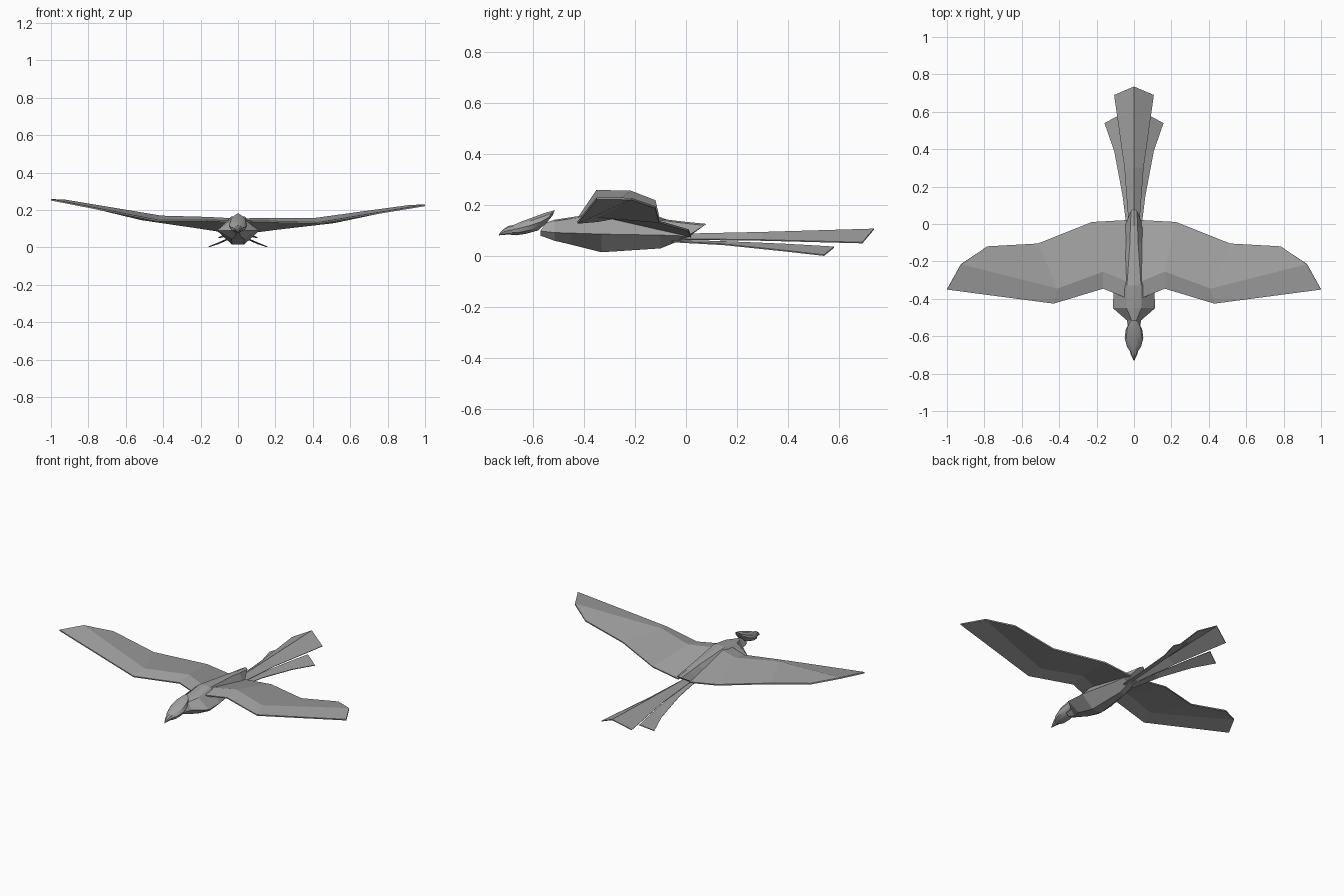
import bpy, bmesh, math

if "Cube" in bpy.data.objects:
    bpy.data.objects.remove(bpy.data.objects["Cube"])

grey = bpy.data.materials.new("plumage grey")
grey.diffuse_color = (0.36, 0.36, 0.36, 1)
grey.use_nodes = True
grey.node_tree.nodes["Principled BSDF"].inputs["Base Color"].default_value = grey.diffuse_color


def make(name, verts, faces, thick=0.0, smooth=None):
    me = bpy.data.meshes.new(name)
    me.from_pydata(verts, [], faces)
    bm = bmesh.new()
    bm.from_mesh(me)
    bmesh.ops.recalc_face_normals(bm, faces=bm.faces)
    bm.to_mesh(me)
    bm.free()
    me.materials.append(grey)
    ob = bpy.data.objects.new(name, me)
    bpy.context.collection.objects.link(ob)
    if thick:
        mod = ob.modifiers.new("thickness", 'SOLIDIFY')
        mod.thickness = thick
        mod.offset = 0
    if smooth:
        bpy.ops.object.select_all(action='DESELECT')
        ob.select_set(True)
        bpy.context.view_layer.objects.active = ob
        bpy.ops.object.shade_smooth_by_angle(angle=math.radians(smooth))
    return ob


def loft(name, rings, smooth=None):
    """Skin equal-sized rings and cap both ends."""
    n = len(rings[0])
    verts = [p for r in rings for p in r]
    faces = [(i * n + j, i * n + (j + 1) % n, (i + 1) * n + (j + 1) % n, (i + 1) * n + j)
             for i in range(len(rings) - 1) for j in range(n)]
    faces += [tuple(range(n)), tuple(range(len(verts) - n, len(verts)))]
    return make(name, verts, faces, smooth=smooth)


def sheet(name, rows, side=1, thick=0.006, tilt=0.0):
    """Thin grid of points; side mirrors it across x."""
    n = len(rows[0])
    verts = [(x * side, y, z - tilt * side * x) for r in rows for x, y, z in r]
    faces = [(i * n + j, i * n + j + 1, (i + 1) * n + j + 1, (i + 1) * n + j)
             for i in range(len(rows) - 1) for j in range(n - 1)]
    return make(name, verts, faces, thick)


# Body: faceted keel sections, the rump top sweeps back past its sides
body = []
for y, hw, top, mid, bot, sweep in [
        (-0.57, 0.028, 0.130, 0.098, 0.080, 0.02),
        (-0.515, 0.038, 0.142, 0.092, 0.060, 0.0),
        (-0.45, 0.113, 0.152, 0.090, 0.045, 0.0),
        (-0.33, 0.108, 0.170, 0.086, 0.015, 0.0),
        (-0.10, 0.062, 0.146, 0.082, 0.030, 0.0),
        (-0.03, 0.055, 0.135, 0.080, 0.058, 0.02),
        (0.0, 0.045, 0.126, 0.075, 0.068, 0.08)]:
    tw, bw = hw * 0.35, hw * 0.3
    body.append([(0, y + sweep, top), (tw, y + sweep * 0.9, top - 0.006), (hw, y, mid), (bw, y, bot),
                 (-bw, y, bot), (-hw, y, mid), (-tw, y + sweep * 0.9, top - 0.006)])
loft("body", body)


def oval_rings(stations, n=10):
    """Ovals along y, leaning backward at the top by the given lean."""
    out = []
    for y, z, w, h, lean in stations:
        ring = []
        for k in range(n):
            a = 2 * math.pi * k / n
            ring.append((w * math.cos(a), y + lean * math.sin(a), z + h * math.sin(a)))
        out.append(ring)
    return out


# Head with a swept-back crest
loft("head", oval_rings([
    (-0.685, 0.103, 0.018, 0.017, 0.005),
    (-0.655, 0.108, 0.038, 0.028, 0.010),
    (-0.610, 0.120, 0.050, 0.034, 0.014),
    (-0.565, 0.135, 0.044, 0.036, 0.014),
    (-0.535, 0.153, 0.030, 0.025, 0.012),
    (-0.518, 0.169, 0.014, 0.012, 0.005)]), smooth=30)

# Hooked beak
loft("beak", oval_rings([
    (-0.660, 0.103, 0.028, 0.021, 0.0),
    (-0.695, 0.101, 0.018, 0.017, 0.0),
    (-0.715, 0.094, 0.009, 0.011, 0.0),
    (-0.731, 0.084, 0.002, 0.003, 0.0)], 8), smooth=30)

# Wings: leading edge, crease, trailing edge; the pair banks slightly
wing = [
    [(0.03, -0.40, 0.140), (0.165, -0.345, 0.140), (0.43, -0.425, 0.137), (1.0, -0.35, 0.240)],
    [(0.03, -0.31, 0.152), (0.165, -0.255, 0.157), (0.41, -0.345, 0.160), (0.925, -0.215, 0.238)],
    [(0.04, 0.02, 0.078), (0.225, 0.01, 0.104), (0.515, -0.105, 0.142), (0.785, -0.12, 0.203)]]
# Side tail feathers: inner and outer edges
side_tail = [
    [(0.008, -0.07, 0.062), (0.025, 0.15, 0.056), (0.055, 0.39, 0.046), (0.08, 0.58, 0.035)],
    [(0.035, -0.05, 0.056), (0.06, 0.15, 0.045), (0.105, 0.39, 0.020), (0.157, 0.54, 0.003)]]
for label, s in (("right", 1), ("left", -1)):
    sheet(label + "_wing", wing, s, 0.008, tilt=0.015)
    sheet(label + "_tail_feather", side_tail, s, 0.005)

# Central tail feather, folded along its ridge
edge = [(0.025, -0.03, 0.066), (0.05, 0.30, 0.062), (0.105, 0.69, 0.052)]
ridge = [(0, -0.03, 0.085), (0, 0.30, 0.092), (0, 0.735, 0.105)]
sheet("central_tail_feather", [[(-x, y, z) for x, y, z in edge], ridge, edge], 1, 0.005)
